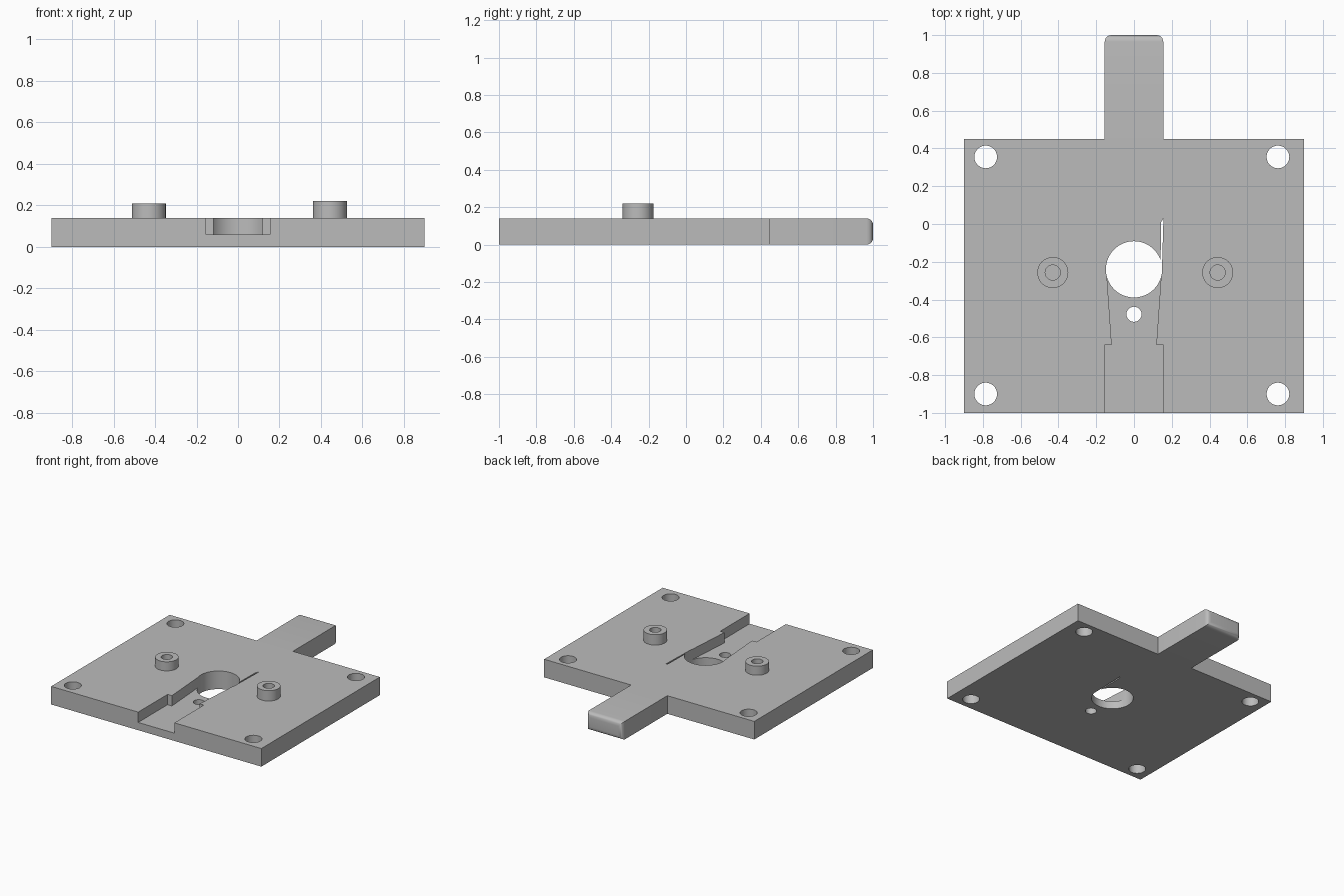
import bpy, bmesh

cube = bpy.data.objects.get("Cube")
if cube:
    bpy.data.objects.remove(cube, do_unlink=True)

grey = bpy.data.materials.new("plain grey")
grey.use_nodes = True
grey.diffuse_color = (0.5, 0.5, 0.5, 1)
grey.node_tree.nodes["Principled BSDF"].inputs["Base Color"].default_value = (0.5, 0.5, 0.5, 1)

TOP = 0.14
FLOOR = 0.06


def prism(name, outline, z0, z1, round_end=None):
    """Extrude a plan outline; optionally round the edges of the end at y = round_end."""
    bm = bmesh.new()
    face = bm.faces.new([bm.verts.new((x, y, z0)) for x, y in outline])
    ext = bmesh.ops.extrude_face_region(bm, geom=[face])["geom"]
    for v in ext:
        if isinstance(v, bmesh.types.BMVert):
            v.co.z = z1
    if round_end is not None:
        edges = [e for e in bm.edges if all(abs(v.co.y - round_end) < 1e-4 for v in e.verts)]
        bmesh.ops.bevel(bm, geom=edges, offset=0.035, segments=6, profile=0.5, affect='EDGES')
    bmesh.ops.recalc_face_normals(bm, faces=bm.faces)
    mesh = bpy.data.meshes.new(name)
    bm.to_mesh(mesh)
    bm.free()
    obj = bpy.data.objects.new(name, mesh)
    bpy.context.collection.objects.link(obj)
    mesh.materials.append(grey)
    return obj


def cylinder(name, x, y, r, z0, z1, sides=48):
    bpy.ops.mesh.primitive_cylinder_add(vertices=sides, radius=r, depth=z1 - z0,
                                        location=(x, y, (z0 + z1) / 2))
    obj = bpy.context.object
    obj.name = name
    obj.data.materials.append(grey)
    return obj


def combine(target, tool, operation='DIFFERENCE'):
    mod = target.modifiers.new("combine", 'BOOLEAN')
    mod.operation = operation
    mod.solver = 'EXACT'
    mod.object = tool
    bpy.context.view_layer.objects.active = target
    bpy.ops.object.modifier_apply(modifier=mod.name)
    bpy.data.objects.remove(tool, do_unlink=True)


def mirrored(half):
    return half + [(-x, y) for x, y in reversed(half)]


# Plate with handle tongue at the back
plate = prism("base_plate", mirrored([(0.9, -1), (0.9, 0.45), (0.155, 0.45), (0.155, 1)]),
              0, TOP, round_end=1)

# Raised bosses, the left one slightly taller
for side, x, height in (("right", -0.43, 0.21), ("left", 0.443, 0.22)):
    combine(plate, cylinder(side + "_boss", x, -0.257, 0.082, 0.1, height), 'UNION')
    combine(plate, cylinder(side + "_boss_hole", x, -0.257, 0.04, 0.02, 0.3))

# Stepped, tapering channel open at the front
combine(plate, prism("channel_cutter",
                     mirrored([(0.155, -1.1), (0.155, -0.64), (0.118, -0.64), (0.146, -0.24)]),
                     FLOOR, 0.3))

# Corner holes, central opening and small pin hole
for x in (-0.785, 0.762):
    for y in (-0.9, 0.355):
        combine(plate, cylinder("corner_hole", x, y, 0.06, -0.1, 0.3))
combine(plate, cylinder("centre_hole", 0, -0.24, 0.149, -0.1, 0.3, 64))
combine(plate, cylinder("pin_hole", 0, -0.478, 0.04, -0.1, 0.3))

# Narrow slit behind the central opening
combine(plate, prism("slit_cutter",
                     [(0.14, -0.24), (0.148, -0.24), (0.156, 0.03), (0.144, 0.01)],
                     -0.1, 0.3))

# Smooth the round walls, keep the edges crisp
bpy.ops.object.select_all(action='DESELECT')
plate.select_set(True)
bpy.context.view_layer.objects.active = plate
bpy.ops.object.shade_smooth_by_angle(angle=0.6)
